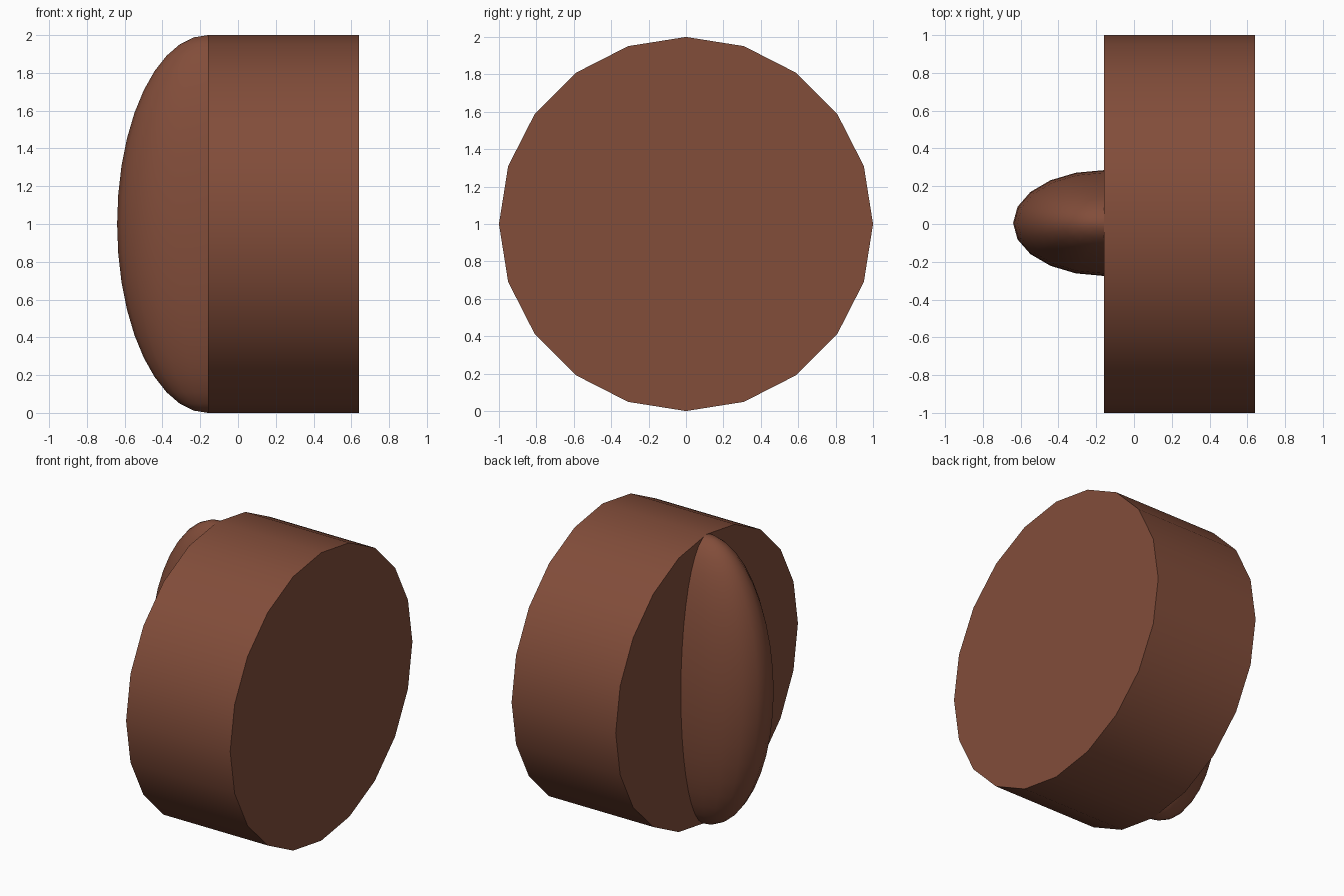
import bpy, bmesh, math
from mathutils import Matrix, Vector

if "Cube" in bpy.data.objects:
    bpy.data.objects.remove(bpy.data.objects["Cube"])

brown = bpy.data.materials.new("warm brown")
brown.diffuse_color = (0.223, 0.074, 0.042, 1)
brown.use_nodes = True
brown.node_tree.nodes["Principled BSDF"].inputs["Base Color"].default_value = brown.diffuse_color

SIDES = 20
BACK, FRONT = -0.16, 0.64   # flat faces of the disc along x


def finish(name, bm, angle):
    bmesh.ops.recalc_face_normals(bm, faces=bm.faces[:])
    mesh = bpy.data.meshes.new(name)
    bm.to_mesh(mesh)
    bm.free()
    mesh.materials.append(brown)
    obj = bpy.data.objects.new(name, mesh)
    bpy.context.collection.objects.link(obj)
    bpy.ops.object.select_all(action='DESELECT')
    obj.select_set(True)
    bpy.context.view_layer.objects.active = obj
    bpy.ops.object.shade_smooth_by_angle(angle=math.radians(angle))
    return obj


# Thick round body lying along x, with a corner at the very top
bm = bmesh.new()
bmesh.ops.create_cone(
    bm, cap_ends=True, segments=SIDES, radius1=1, radius2=1, depth=FRONT - BACK,
    matrix=Matrix.Translation(((FRONT + BACK) / 2, 0, 1)) @ Matrix.Rotation(math.pi / 2, 4, 'Y'))
finish("knob_body", bm, 30)

# Half-ellipsoid grip rising from the back face
bm = bmesh.new()
bmesh.ops.create_uvsphere(
    bm, u_segments=SIDES, v_segments=SIDES, radius=1,
    matrix=Matrix.Translation((BACK, 0.005, 1)) @ Matrix.Diagonal((0.48, 0.28, 1, 1)))
bmesh.ops.bisect_plane(
    bm, geom=bm.verts[:] + bm.edges[:] + bm.faces[:], dist=1e-5,
    plane_co=Vector((BACK, 0, 0)), plane_no=Vector((1, 0, 0)), clear_outer=True)
finish("knob_grip", bm, 60)
